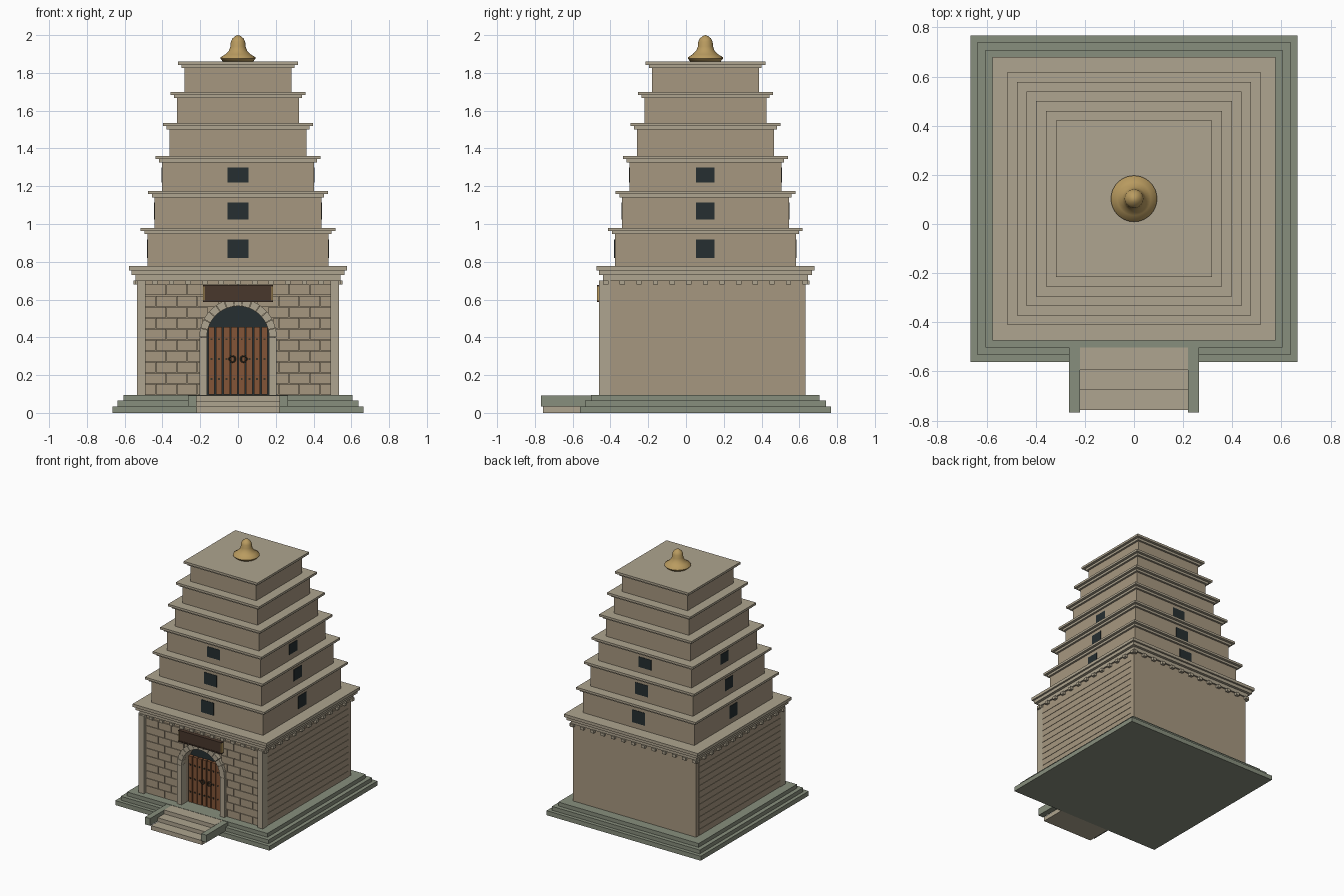
import bpy, bmesh, math

if "Cube" in bpy.data.objects:
    bpy.data.objects.remove(bpy.data.objects["Cube"])

CY = 0.103  # tower axis in y


def mat(name, r, g, b):
    m = bpy.data.materials.new(name)
    m.diffuse_color = tuple((c / 255) ** 2.2 for c in (r, g, b)) + (1,)
    m.use_nodes = True
    m.node_tree.nodes["Principled BSDF"].inputs["Base Color"].default_value = m.diffuse_color
    return m


WALL = mat("wall_brick", 165, 150, 127)
TRIM = mat("trim_stone", 173, 163, 142)
BASE = mat("base_stone", 134, 141, 124)
DARK = mat("dark_opening", 42, 50, 52)
WOOD = mat("door_wood", 130, 86, 58)
PLAQ = mat("plaque_wood", 74, 58, 48)
GOLD = mat("gold", 184, 154, 96)
IRON = mat("iron", 60, 55, 45)


def finish(name, bm, m):
    bmesh.ops.recalc_face_normals(bm, faces=bm.faces)
    me = bpy.data.meshes.new(name)
    bm.to_mesh(me)
    bm.free()
    me.materials.append(m)
    ob = bpy.data.objects.new(name, me)
    bpy.context.collection.objects.link(ob)
    return ob


def add_box(bm, x0, x1, y0, y1, z0, z1):
    vs = bmesh.ops.create_cube(bm, size=1)["verts"]
    for v in vs:
        v.co = ((x0 + x1) / 2 + v.co.x * (x1 - x0),
                (y0 + y1) / 2 + v.co.y * (y1 - y0),
                (z0 + z1) / 2 + v.co.z * (z1 - z0))


def boxes(name, m, items):
    bm = bmesh.new()
    for b in items:
        add_box(bm, *b)
    return finish(name, bm, m)


def sq(h, z0, z1):
    return (-h, h, CY - h, CY + h, z0, z1)


def prisms(name, m, outlines, y0, y1):
    bm = bmesh.new()
    for pts in outlines:
        f = bm.faces.new([bm.verts.new((x, y0, z)) for x, z in pts])
        r = bmesh.ops.extrude_face_region(bm, geom=[f])
        for v in r["geom"]:
            if isinstance(v, bmesh.types.BMVert):
                v.co.y = y1
    return finish(name, bm, m)


def arc(r, a0, a1, n):
    return [(r * math.cos(a0 + (a1 - a0) * i / n),
             0.4 + r * math.sin(a0 + (a1 - a0) * i / n)) for i in range(n + 1)]


# stepped platform
for i, (h, a, b) in enumerate([(.665, 0, .035), (.637, .035, .065), (.605, .065, .095)]):
    boxes(f"platform_step_{i + 1}", BASE, [sq(h, a, b)])

# entrance stairs and side curbs
boxes("entrance_stairs", TRIM, [(-.22, .22, -.757, -.5, 0, .033),
                                (-.22, .22, -.675, -.5, .033, .063),
                                (-.22, .22, -.595, -.5, .063, .093)])
boxes("stair_curbs", BASE, [(.22, .265, -.767, -.5, .035, .092),
                            (-.265, -.22, -.767, -.5, .035, .092)])

# ground storey, with an arched opening in the front slab
F = CY - .53
boxes("ground_storey", WALL, [(-.53, .53, -.35, CY + .53, .095, .70)])
opening = [(.165, .095)] + arc(.165, 0, math.pi, 24) + [(-.165, .095)]
prisms("front_wall", WALL, [[(.53, .70), (.53, .095)] + opening
                            + [(-.53, .095), (-.53, .70)]], F, -.35)
prisms("door_backing", DARK, [opening], -.365, -.351)

# staggered bricks on the front, courses on the sides
bricks, g, rh = [], .0015, .0585
for r in range(10):
    z = .095 + r * rh
    d = max(z - .4, 0)
    inner = math.sqrt(max(.192 ** 2 - d * d, 0))
    x = .49
    w = .11 if r % 2 else .055
    while x > inner + .005:
        x2 = max(x - w, inner)
        if x2 - inner < .02:
            x2 = inner
        for s in (1, -1):
            a, b = sorted((s * (x2 + g), s * (x - g)))
            bricks.append((a, b, -.438, F, z + g, z + rh - g))
        x, w = x2, .11
boxes("front_bricks", WALL, bricks)
courses = []
for r in range(12):
    z = .095 + r * .0487
    for s in (1, -1):
        a, b = sorted((s * .529, s * .533))
        courses.append((a, b, -.40, .60, z + g, z + .0487 - g))
boxes("side_courses", WALL, courses)

# corner pilasters
boxes("corner_pilasters", TRIM, [(.49, .535, -.46, -.40, .095, .70),
                                 (-.535, -.49, -.46, -.40, .095, .70)])

# door surround: jambs and arch stones
boxes("door_jambs", TRIM, [(.165, .205, -.46, -.40, .095, .40),
                           (-.205, -.165, -.46, -.40, .095, .40)])
N = 13
stones = []
for i in range(N):
    a0, a1 = math.pi * i / N + .006, math.pi * (i + 1) / N - .006
    stones.append(arc(.165, a0, a1, 3) + arc(.205, a1, a0, 3))
prisms("arch_stones", TRIM, stones, -.46, -.40)

# plank door with studs and ring handles
xs = [s * x for x in (.02, .06, .10, .14) for s in (1, -1)]
boxes("door_planks", WOOD, [(x - .0165, x + .0165, -.388, -.365, .097, .455) for x in xs])
bm = bmesh.new()
for x in xs:
    for z in (.18, .285, .39):
        add_box(bm, x - .005, x + .005, -.393, -.387, z - .005, z + .005)
finish("door_studs", bm, IRON)
for side, x in (("left", -.03), ("right", .03)):
    bpy.ops.mesh.primitive_torus_add(location=(x, -.393, .285), rotation=(math.pi / 2, 0, 0),
                                     major_radius=.016, minor_radius=.004,
                                     major_segments=20, minor_segments=8)
    ob = bpy.context.object
    ob.name = side + "_door_ring"
    ob.data.materials.append(IRON)
    bpy.ops.object.shade_smooth()

# blank plaque with a thin gilt frame
boxes("plaque_panel", PLAQ, [(-.178, .178, -.468, -.43, .592, .674)])
boxes("plaque_frame", PLAQ, [(-.185, .185, -.472, -.44, .588, .596),
                             (-.185, .185, -.472, -.44, .670, .678)])
boxes("plaque_gilt_edges", GOLD, [(-.185, -.178, -.471, -.44, .596, .670),
                                  (.178, .185, -.471, -.44, .596, .670)])

# dentils under the main cornice, all four sides
dent = []
for i in range(-6, 7):
    t = i * .088
    w, a, b = .014, .52, .552
    for s in (1, -1):
        lo, hi = sorted((s * a, s * b))
        dent.append((t - w, t + w, CY + lo, CY + hi, .68, .702))
        dent.append((lo, hi, CY + t - w, CY + t + w, .68, .702))
boxes("dentils", TRIM, dent)

# main cornice
boxes("main_cornice", TRIM, [sq(.542, .70, .73), sq(.563, .73, .755), sq(.577, .755, .778)])

# upper tiers: wall, two-step cornice, windows on the lower three
tops = [.778, .980, 1.175, 1.36, 1.535, 1.70, 1.86]
eaves = [.515, .476, .437, .398, .358, .318]
for i, e in enumerate(eaves):
    h, z0, z1 = e - .035, tops[i], tops[i + 1]
    boxes(f"tier_{i + 1}_wall", WALL, [sq(h, z0, z1 - .03)])
    boxes(f"tier_{i + 1}_cornice", TRIM, [sq(e - .02, z1 - .034, z1 - .017), sq(e, z1 - .017, z1)])
    if i < 3:
        c, k = (.868, 1.07, 1.26)[i], (.049, .045, .04)[i]
        p = h + .003
        win = []
        for s in (1, -1):
            lo, hi = sorted((s * (h - .02), s * p))
            win.append((-.055, .055, CY + lo, CY + hi, c - k, c + k))
            win.append((lo, hi, CY - .049, CY + .049, c - k, c + k))
        boxes(f"tier_{i + 1}_windows", DARK, win)

# bell-shaped finial, lathed
prof = [(0, 1.858), (.078, 1.858), (.094, 1.876), (.092, 1.883), (.068, 1.898),
        (.048, 1.918), (.040, 1.94), (.038, 1.965), (.030, 1.982), (.014, 1.995), (0, 2.0)]
bm = bmesh.new()
vs = [bm.verts.new((r, CY, z)) for r, z in prof]
es = [bm.edges.new(p) for p in zip(vs, vs[1:])]
bmesh.ops.spin(bm, geom=vs + es, cent=(0, CY, 0), axis=(0, 0, 1), angle=2 * math.pi, steps=32)
bmesh.ops.remove_doubles(bm, verts=bm.verts, dist=1e-5)
fin = finish("finial", bm, GOLD)
bpy.ops.object.select_all(action="DESELECT")
fin.select_set(True)
bpy.context.view_layer.objects.active = fin
bpy.ops.object.shade_smooth_by_angle(angle=math.radians(50))
